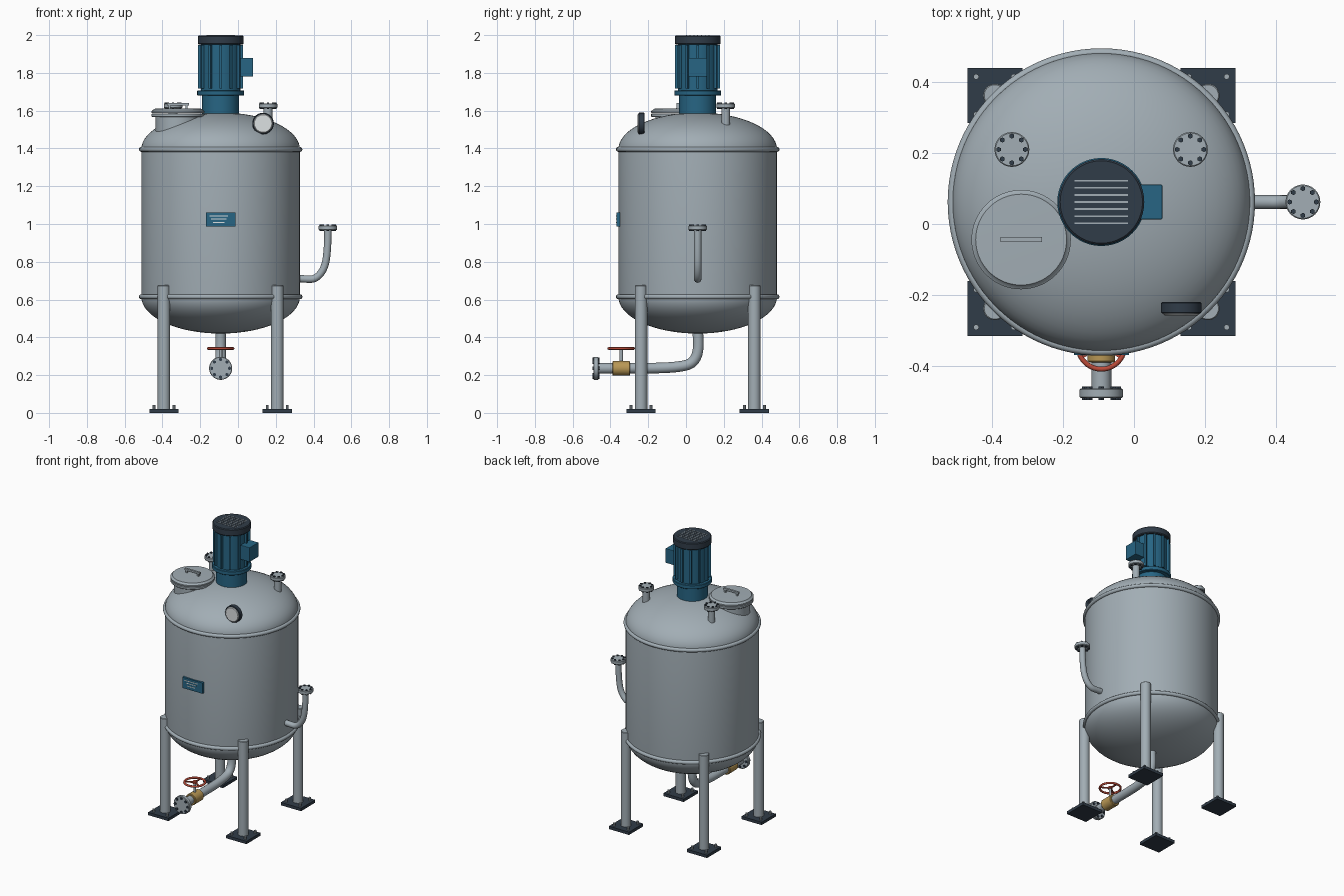
import bpy, bmesh, math
from mathutils import Matrix, Vector

if "Cube" in bpy.data.objects:
    bpy.data.objects.remove(bpy.data.objects["Cube"])

CX, CY = -0.092, 0.062          # vessel axis
FRONT = Matrix.Rotation(math.pi / 2, 4, 'X')   # local z -> -y


def mat(name, rgb):
    m = bpy.data.materials.new(name)
    m.diffuse_color = (*rgb, 1)
    m.use_nodes = True
    m.node_tree.nodes["Principled BSDF"].inputs["Base Color"].default_value = m.diffuse_color
    return m


STEEL = mat("steel", (0.36, 0.42, 0.46))
BLUE = mat("blue_paint", (0.02, 0.13, 0.23))
DARK = mat("dark_metal", (0.03, 0.045, 0.065))
BRASS = mat("brass", (0.48, 0.31, 0.09))
RED = mat("red_paint", (0.5, 0.07, 0.04))
GLASS = mat("pale_glass", (0.72, 0.75, 0.76))


def finish(name, bm, m, loc=(0, 0, 0), rot=Matrix(), smooth=True):
    bmesh.ops.remove_doubles(bm, verts=bm.verts, dist=1e-6)
    bmesh.ops.recalc_face_normals(bm, faces=bm.faces)
    me = bpy.data.meshes.new(name)
    bm.to_mesh(me)
    bm.free()
    ob = bpy.data.objects.new(name, me)
    bpy.context.collection.objects.link(ob)
    ob.matrix_world = Matrix.Translation(loc) @ rot
    me.materials.append(m)
    if smooth:
        bpy.ops.object.select_all(action='DESELECT')
        ob.select_set(True)
        bpy.context.view_layer.objects.active = ob
        bpy.ops.object.shade_smooth_by_angle(angle=math.radians(35))
    return ob


def lathe(name, profile, m, loc, rot=Matrix(), n=48):
    bm = bmesh.new()
    vs = [bm.verts.new((r, 0, z)) for r, z in profile]
    es = [bm.edges.new(p) for p in zip(vs, vs[1:])]
    bmesh.ops.spin(bm, geom=vs + es, cent=(0, 0, 0), axis=(0, 0, 1),
                   angle=2 * math.pi, steps=n, use_merge=True)
    return finish(name, bm, m, loc, rot)


def disc(name, r, z0, z1, m, loc, rot=Matrix(), n=48, b=0.003):
    return lathe(name, [(0, z0), (r - b, z0), (r, z0 + b), (r, z1 - b), (r - b, z1), (0, z1)],
                 m, loc, rot, n)


def boxes(name, items, m, loc=(0, 0, 0), bevel=0.0):
    # items: (centre, size, turn about z)
    bm = bmesh.new()
    for c, s, a in items:
        M = Matrix.Rotation(a, 4, 'Z') @ Matrix.Translation(c) @ Matrix.Diagonal((*s, 1))
        bmesh.ops.create_cube(bm, size=1, matrix=M)
    if bevel:
        bmesh.ops.bevel(bm, geom=bm.edges[:], offset=bevel, segments=2, affect='EDGES', profile=0.5)
    return finish(name, bm, m, loc, smooth=False)


def rods(name, spots, r, depth, m, loc, rot=Matrix(), n=10):
    bm = bmesh.new()
    for s in spots:
        bmesh.ops.create_cone(bm, cap_ends=True, segments=n, radius1=r, radius2=r,
                              depth=depth, matrix=Matrix.Translation(s))
    return finish(name, bm, m, loc, rot)


def torus(name, R, r, m, loc, n=64, k=12):
    ring = [(R + r * math.cos(2 * math.pi * i / k), r * math.sin(2 * math.pi * i / k))
            for i in range(k + 1)]
    return lathe(name, ring, m, loc, n=n)


def pipe(name, pts, r, m=STEEL):
    # pts: (point, handle vector)
    cu = bpy.data.curves.new(name, 'CURVE')
    cu.dimensions = '3D'
    cu.bevel_depth, cu.bevel_resolution, cu.resolution_u = r, 6, 14
    cu.use_fill_caps = True
    sp = cu.splines.new('BEZIER')
    sp.bezier_points.add(len(pts) - 1)
    for bp, (p, h) in zip(sp.bezier_points, pts):
        p, h = Vector(p), Vector(h)
        bp.co, bp.handle_left, bp.handle_right = p, p - h, p + h
    cu.materials.append(m)
    ob = bpy.data.objects.new(name, cu)
    bpy.context.collection.objects.link(ob)
    bpy.ops.object.select_all(action='DESELECT')
    ob.select_set(True)
    bpy.context.view_layer.objects.active = ob
    bpy.ops.object.convert(target='MESH')
    bpy.ops.object.shade_smooth_by_angle(angle=math.radians(35))


def flange(name, r, t, loc, rot=Matrix()):
    # bolted flange, outer face at loc
    disc(name, r, -t, 0, STEEL, loc, rot)
    ring = [(r * 0.77 * math.cos(a), r * 0.77 * math.sin(a), -t / 2)
            for a in (math.pi / 4 * i for i in range(8))]
    rods(name + "_bolts", ring, r * 0.15, t + 0.012, DARK, loc, rot, n=6)


# vessel shell with elliptical heads
R, H, Z0, Z1 = 0.42, 0.195, 0.615, 1.395
arc = [i * math.pi / 32 for i in range(17)]
shell = [(R * math.sin(a), Z0 - H * math.cos(a)) for a in arc]
shell += [(R * math.cos(a), Z1 + H * math.sin(a)) for a in arc]
shell[0] = (0, Z0 - H)
shell[-1] = (0, Z1 + H)
lathe("vessel_shell", shell, STEEL, (CX, CY, 0), n=96)
for nm, z in (("lower_seam", Z0), ("upper_seam", Z1)):
    torus(nm, R, 0.013, STEEL, (CX, CY, z), n=96)

# legs with bolted foot plates
for sx, nx in ((-1, "left"), (1, "right")):
    for sy, ny in ((-1, "front"), (1, "back")):
        p = (CX + 0.3 * sx, CY + 0.3 * sy, 0)
        nm = f"{ny}_{nx}_"
        disc(nm + "leg", 0.033, 0.01, 0.676, STEEL, p, n=32)
        boxes(nm + "foot_plate", [((0, 0, 0.01), (0.155, 0.155, 0.02), 0)], DARK, p)
        rods(nm + "foot_bolts", [(0.053 * i, 0.053 * j, 0.028) for i in (-1, 1) for j in (-1, 1)],
             0.008, 0.025, STEEL, p)

# agitator drive
A = (CX, CY, 0)
disc("drive_pedestal", 0.098, 1.55, 1.69, BLUE, A)
disc("drive_flange", 0.124, 1.68, 1.708, BLUE, A)
disc("motor_body", 0.104, 1.70, 1.955, BLUE, A)
boxes("motor_fins", [((0.108, 0, 1.832), (0.022, 0.012, 0.23), i * math.pi / 6)
                     for i in range(12)], BLUE, A)
disc("fan_cover", 0.121, 1.95, 1.998, DARK, A, b=0.005)
boxes("fan_grille", [((0, 0.02 * i, 1.998), (0.15, 0.005, 0.004), 0) for i in range(-3, 4)], STEEL, A)
boxes("terminal_box", [((0.137, 0, 1.83), (0.07, 0.098, 0.1), 0)], BLUE, A, bevel=0.003)

# manway with lid and handle
M = (-0.318, -0.044, 0)
disc("manway_neck", 0.118, 1.43, 1.575, STEEL, M)
disc("manway_flange", 0.14, 1.567, 1.585, STEEL, M, n=64)
lathe("manway_lid", [(0, 1.587), (0.138, 1.587), (0.14, 1.59), (0.14, 1.598), (0.131, 1.604),
                     (0.128, 1.61), (0, 1.613)], STEEL, M, n=64)
boxes("manway_handle", [((0, 0, 1.634), (0.117, 0.014, 0.012), 0)] +
      [((0.045 * s, 0, 1.62), (0.012, 0.012, 0.028), 0) for s in (-1, 1)], STEEL, M)

# top nozzles
for nm, x in (("left_nozzle", -0.344), ("right_nozzle", 0.159)):
    disc(nm + "_pipe", 0.023, 1.48, 1.63, STEEL, (x, 0.21, 0), n=24)
    flange(nm + "_flange", 0.049, 0.024, (x, 0.21, 1.638))

# sight glass on the head
S = (0.133, -0.222, 1.532)
disc("sight_glass_ring", 0.057, -0.002, 0.03, DARK, S, FRONT)
disc("sight_glass_lens", 0.050, 0.02, 0.036, GLASS, S, FRONT, b=0.004)

# nameplate with ruled lines
P = (CX, CY - R, 1.023)
boxes("nameplate", [((0, 0, 0), (0.155, 0.022, 0.075), 0)], BLUE, P)
boxes("nameplate_lines", [((-0.01 + d, -0.011, z), (w, 0.003, 0.005), 0)
                          for d, z, w in ((0, 0.02, 0.1), (0, 0.004, 0.08), (0, -0.014, 0.06))],
      GLASS, P)

# side nozzle: elbow turning up
pipe("side_pipe", [((0.29, CY, 0.712), (0.03, 0, 0)), ((0.385, CY, 0.708), (0.035, 0, 0)),
                   ((0.462, CY, 0.79), (0.012, 0, 0.045)), ((0.476, CY, 0.98), (0, 0, 0.06))], 0.0195)
flange("side_flange", 0.049, 0.024, (0.476, CY, 0.992))

# bottom outlet pipe
pipe("outlet_pipe", [((CX, CY, 0.45), (0, 0, -0.02)), ((CX, CY + 0.003, 0.36), (0, 0, -0.035)),
                     ((CX, CY - 0.05, 0.256), (0, -0.045, -0.017)),
                     ((CX, -0.2, 0.237), (0, -0.05, 0)), ((CX, -0.475, 0.236), (0, -0.05, 0))], 0.028)
flange("outlet_flange", 0.061, 0.026, (CX, -0.49, 0.236), FRONT)

# outlet valve with handwheel
V = (CX, -0.343, 0.236)
disc("valve_body", 0.039, -0.047, 0.047, BRASS, V, FRONT, n=32, b=0.004)
disc("valve_stem", 0.009, 0.02, 0.106, STEEL, V, n=16)
W = (CX, -0.343, 0.341)
torus("handwheel_rim", 0.066, 0.007, RED, W, n=40)
boxes("handwheel_spokes", [((0.033, 0, 0), (0.066, 0.009, 0.007), math.pi / 2 + i * 2 * math.pi / 3)
                           for i in range(3)], RED, W)
disc("handwheel_hub", 0.016, -0.008, 0.008, RED, W, n=20)
